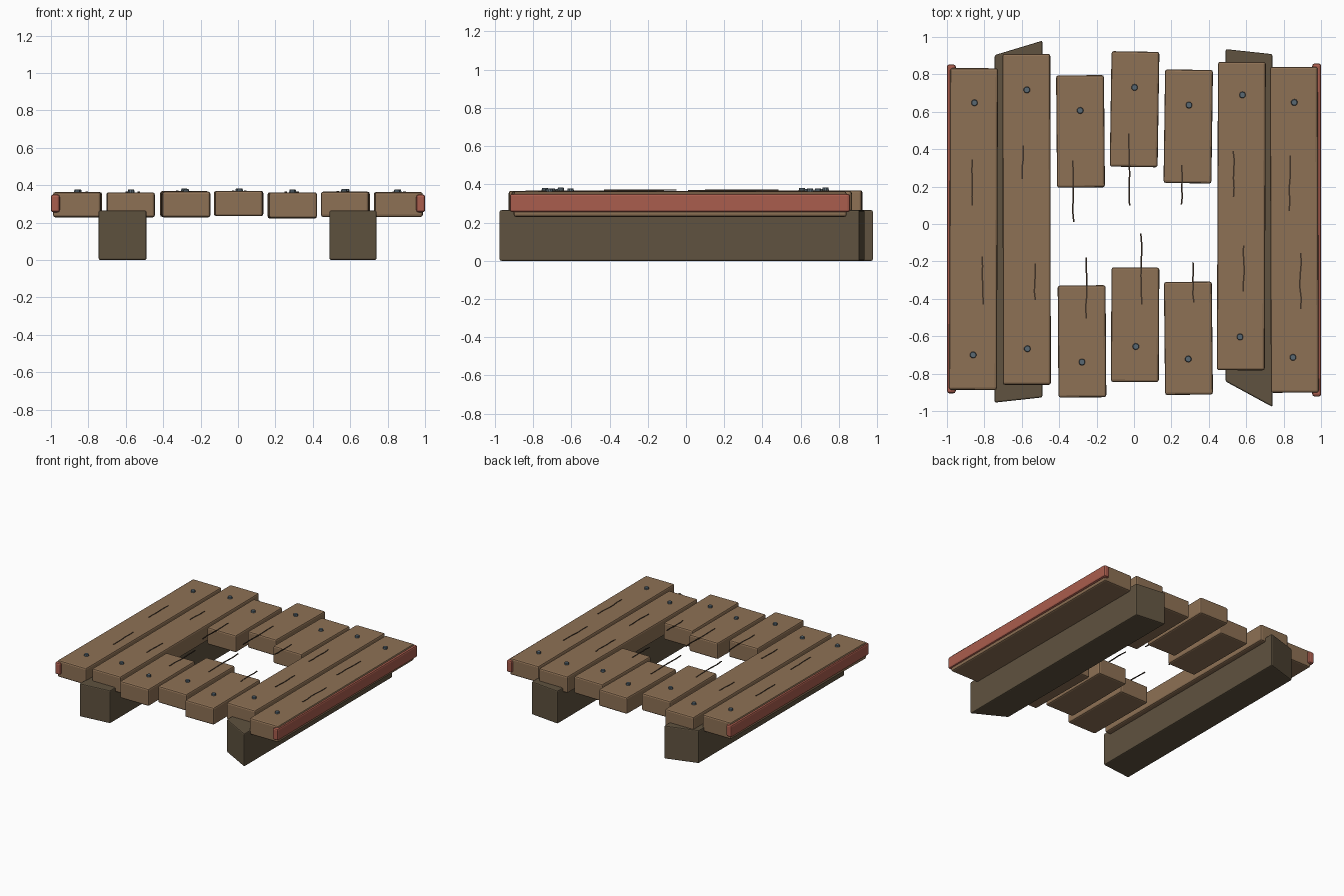
import bpy, bmesh, math, random
from mathutils import Matrix

random.seed(4)


def material(name, rgb):
    m = bpy.data.materials.new(name)
    m.diffuse_color = (*rgb, 1)
    return m


WOOD = material("plank_wood", (0.27, 0.165, 0.09))
DARK = material("dark_wood", (0.115, 0.085, 0.05))
RED = material("red_paint", (0.40, 0.11, 0.075))
STEEL = material("bolt_steel", (0.10, 0.14, 0.17))
CRACK = material("crack_dark", (0.05, 0.032, 0.02))


def make(name, bm, mat, bevel=0.0):
    bmesh.ops.recalc_face_normals(bm, faces=bm.faces)
    me = bpy.data.meshes.new(name)
    bm.to_mesh(me)
    bm.free()
    me.materials.append(mat)
    ob = bpy.data.objects.new(name, me)
    bpy.context.collection.objects.link(ob)
    if bevel:
        mod = ob.modifiers.new("worn_edges", 'BEVEL')
        mod.width, mod.segments = bevel, 2
    return ob


def prism(name, outline, z0, z1, mat, bevel=0.0):
    bm = bmesh.new()
    low = [bm.verts.new((x, y, z0)) for x, y in outline]
    high = [bm.verts.new((x, y, z1)) for x, y in outline]
    bm.faces.new(low)
    bm.faces.new(high)
    n = len(outline)
    for i in range(n):
        j = (i + 1) % n
        bm.faces.new((low[i], low[j], high[j], high[i]))
    return make(name, bm, mat, bevel)


def box(name, x0, x1, y0, y1, z0, z1, mat, bevel, yaw=0.0):
    w, d, h = (x1 - x0) / 2, (y1 - y0) / 2, (z1 - z0) / 2
    ob = prism(name, [(-w, -d), (w, -d), (w, d), (-w, d)], -h, h, mat, bevel)
    ob.location = ((x0 + x1) / 2, (y0 + y1) / 2, (z0 + z1) / 2)
    ob.rotation_euler.z = math.radians(yaw)


# Deck planks: centre x, y start, y end, z bottom, z top, yaw in degrees
planks = [
    (-0.858, -0.887, 0.833, 0.228, 0.363, -0.2),
    (-0.574, -0.860, 0.910, 0.228, 0.362, 0.1),
    (-0.286, 0.195, 0.795, 0.230, 0.368, 0.5),
    (-0.278, -0.927, -0.328, 0.228, 0.366, 0.4),
    (0.003, 0.305, 0.922, 0.235, 0.369, -0.9),
    (0.006, -0.845, -0.232, 0.235, 0.369, -0.3),
    (0.290, 0.218, 0.825, 0.222, 0.362, -0.8),
    (0.291, -0.913, -0.309, 0.224, 0.362, 0.6),
    (0.574, -0.782, 0.867, 0.230, 0.365, -0.2),
    (0.857, -0.902, 0.840, 0.230, 0.363, 0.2),
]
for i, (x, y0, y1, z0, z1, yaw) in enumerate(planks):
    box(f"plank_{i + 1}", x - 0.128, x + 0.128, y0, y1, z0, z1, WOOD, 0.012, yaw)

# Support beams with raked ends
prism("left_beam", [(-0.745, -0.955), (-0.49, -0.927), (-0.49, 0.98), (-0.745, 0.903)],
      0.0, 0.265, DARK, 0.008)
prism("right_beam", [(0.49, -0.842), (0.74, -0.978), (0.74, 0.908), (0.49, 0.935)],
      0.0, 0.265, DARK, 0.008)

# Red side rails
box("left_rail", -1.0, -0.953, -0.905, 0.853, 0.255, 0.35, RED, 0.012)
box("right_rail", 0.953, 1.0, -0.922, 0.858, 0.255, 0.35, RED, 0.012)

# Bolt heads: x, y, plank top height
bolts = [
    (-0.853, 0.648, 0.363), (-0.860, -0.700, 0.363), (-0.573, 0.717, 0.362),
    (-0.570, -0.667, 0.362), (-0.288, 0.607, 0.368), (-0.278, -0.738, 0.366),
    (0.003, 0.730, 0.369), (0.010, -0.655, 0.369), (0.294, 0.636, 0.362),
    (0.290, -0.722, 0.362), (0.580, 0.690, 0.365), (0.567, -0.604, 0.365),
    (0.857, 0.650, 0.363), (0.850, -0.713, 0.363),
]
for i, (x, y, z) in enumerate(bolts):
    bm = bmesh.new()
    bmesh.ops.create_cone(bm, cap_ends=True, segments=10, radius1=0.019,
                          radius2=0.015, depth=0.02, matrix=Matrix.Translation((x, y, z + 0.004)))
    make(f"bolt_{i + 1}", bm, STEEL)

# Wood cracks: x, y start, y end, surface height; thin wandering slivers
cracks = [
    (-0.863, 0.10, 0.345, 0.363), (-0.810, -0.43, -0.175, 0.363), (-0.595, 0.24, 0.42, 0.362),
    (-0.530, -0.405, -0.21, 0.362), (-0.325, 0.01, 0.34, 0.368), (-0.255, -0.505, -0.18, 0.366),
    (-0.027, 0.10, 0.485, 0.369), (0.040, -0.43, -0.05, 0.369), (0.257, 0.105, 0.315, 0.362),
    (0.317, -0.42, -0.205, 0.362), (0.533, 0.145, 0.39, 0.365), (0.587, -0.36, -0.115, 0.365),
    (0.833, 0.07, 0.365, 0.363), (0.890, -0.455, -0.155, 0.363),
]
for i, (x, y0, y1, z) in enumerate(cracks):
    path = [(x + random.uniform(-0.004, 0.004), y0 + (y1 - y0) * k / 5) for k in range(6)]
    outline = [(px - 0.004, py) for px, py in path] + [(px + 0.004, py) for px, py in reversed(path)]
    prism(f"crack_{i + 1}", outline, z - 0.002, z + 0.003, CRACK)
